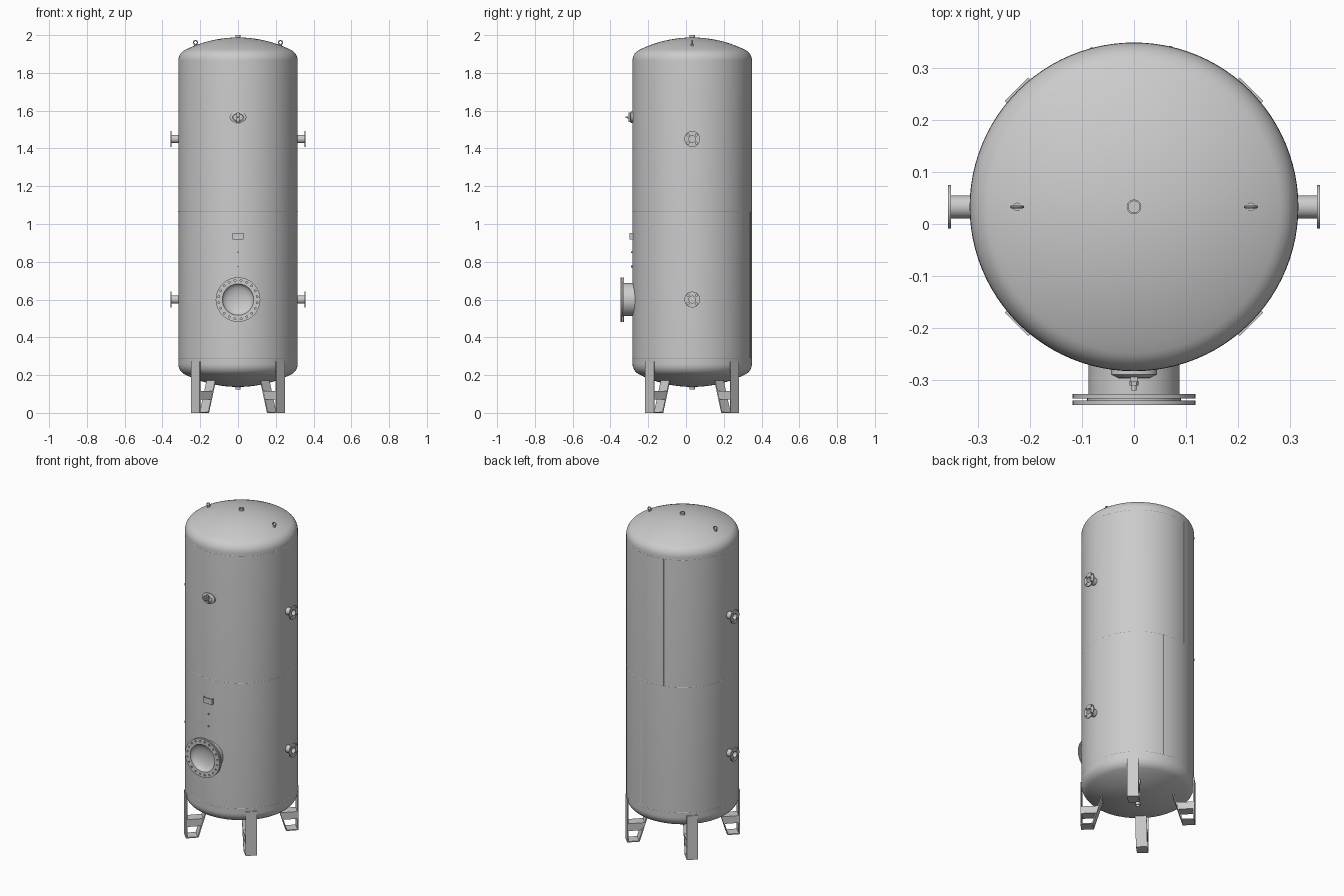
import bpy, bmesh
from math import sin, cos, pi, radians, asin, sqrt
from mathutils import Matrix, Vector

if "Cube" in bpy.data.objects:
    bpy.data.objects.remove(bpy.data.objects["Cube"])

CY, R, T = 0.033, 0.316, 0.006          # tank axis y, radius, wall
Z_LOW, Z_HIGH = 0.26, 1.865             # tangent lines of the two heads
CROWN, KNUCKLE = 2 * R, 0.2 * R


def aim(origin, direction):
    """Matrix placing local z along a direction."""
    return Matrix.Translation(origin) @ Vector(direction).to_track_quat('Z', 'Y').to_matrix().to_4x4()


def finish(name, bm):
    bmesh.ops.remove_doubles(bm, verts=bm.verts, dist=1e-6)
    bmesh.ops.recalc_face_normals(bm, faces=bm.faces)
    me = bpy.data.meshes.new(name)
    bm.to_mesh(me)
    bm.free()
    ob = bpy.data.objects.new(name, me)
    bpy.context.collection.objects.link(ob)
    return ob


def smooth(ob):
    bpy.ops.object.select_all(action='DESELECT')
    ob.select_set(True)
    bpy.context.view_layer.objects.active = ob
    bpy.ops.object.shade_smooth_by_angle(angle=radians(30))


def lathe(name, profile, mat, segs=48, ring=True):
    """Spin (radius, height) points about local z; ring closes the profile."""
    bm = bmesh.new()
    cols = [[bm.verts.new(mat @ Vector((r * cos(a), r * sin(a), h))) for r, h in profile]
            for a in (2 * pi * i / segs for i in range(segs))]
    n = len(profile)
    for i in range(segs):
        a, b = cols[i], cols[(i + 1) % segs]
        for j in range(n if ring else n - 1):
            k = (j + 1) % n
            if max(profile[j][0], profile[k][0]) > 0:
                bm.faces.new((a[j], b[j], b[k], a[k]))
    bmesh.ops.remove_doubles(bm, verts=bm.verts, dist=1e-6)
    bmesh.ops.dissolve_degenerate(bm, edges=bm.edges, dist=1e-6)
    ob = finish(name, bm)
    smooth(ob)
    return ob


def rod(name, r, h0, h1, mat, segs=24):
    return lathe(name, [(0, h0), (r, h0), (r, h1), (0, h1)], mat, segs, ring=False)


def box(name, centre, size):
    bm = bmesh.new()
    bmesh.ops.create_cube(bm, size=1, matrix=Matrix.Translation(centre) @ Matrix.Diagonal((*size, 1)))
    return finish(name, bm)


def prism(name, outline, half, mat):
    """Extrude an (x, z) outline by +-half along y."""
    bm = bmesh.new()
    f = bm.faces.new([bm.verts.new((x, -half, z)) for x, z in outline])
    new = bmesh.ops.extrude_face_region(bm, geom=[f])['geom']
    bmesh.ops.translate(bm, vec=(0, 2 * half, 0), verts=[v for v in new if isinstance(v, bmesh.types.BMVert)])
    bm.transform(mat)
    return finish(name, bm)


def cut(ob, holes):
    """Subtract rods given as (matrix, radius, h0, h1)."""
    cutters = [rod("cutter", r, h0, h1, m, 32 if r > 0.01 else 12) for m, r, h0, h1 in holes]
    bpy.ops.object.select_all(action='DESELECT')
    for c in cutters:
        c.select_set(True)
    bpy.context.view_layer.objects.active = cutters[0]
    if len(cutters) > 1:
        bpy.ops.object.join()
    tool = cutters[0]
    tool.hide_render = True
    mod = ob.modifiers.new("holes", 'BOOLEAN')
    mod.object, mod.operation, mod.solver = tool, 'DIFFERENCE', 'EXACT'
    bpy.context.view_layer.objects.active = ob
    bpy.ops.object.modifier_apply(modifier=mod.name)
    bpy.data.objects.remove(tool)
    smooth(ob)


def bolt_holes(mat, circle, count, r, h0, h1):
    return [(mat @ Matrix.Translation((circle * cos(a), circle * sin(a), 0)), r, h0, h1)
            for a in (2 * pi * (i + 0.5) / count for i in range(count))]


# Dished head curve, from the tangent line to the axis
def head(inset):
    phi = asin((R - KNUCKLE) / (CROWN - KNUCKLE))
    drop = sqrt((CROWN - KNUCKLE) ** 2 - (R - KNUCKLE) ** 2)
    rk, rc = KNUCKLE - inset, CROWN - inset
    pts = []
    for i in range(9):
        a = (pi / 2 - phi) * i / 8
        pts.append((R - KNUCKLE + rk * cos(a), rk * sin(a)))
    for i in range(1, 13):
        a = phi * (1 - i / 12)
        pts.append((rc * sin(a) if i < 12 else 0, rc * cos(a) - drop))
    return pts


def wall(inset):
    h = head(inset)
    return [(r, Z_LOW - z) for r, z in reversed(h)] + [(r, Z_HIGH + z) for r, z in h]


# Hollow shell with openings
axis = Matrix.Translation((0, CY, 0))
shell = lathe("tank_shell", wall(0) + wall(T)[::-1], axis, 96)
manway = aim((0, CY, 0.6), (0, -1, 0))
sides = [(s, z, aim((0, CY, z), (s, 0, 0))) for s in (-1, 1) for z in (0.6, 1.45)]
cut(shell, [(manway, 0.083, 0.25, 0.35), (axis, 0.011, 0.1, 0.16), (axis, 0.011, 1.95, 2.02)]
    + [(m, 0.018, 0.28, 0.34) for s, z, m in sides])

# Side flanged nozzles
for s, z, m in sides:
    ob = lathe("side_nozzle", [(0.018, 0.311), (0.022, 0.311), (0.022, 0.352), (0.042, 0.352),
                               (0.042, 0.358), (0.018, 0.358)], m, 40)
    cut(ob, bolt_holes(m, 0.032, 4, 0.006, 0.34, 0.37))

# Top and bottom couplings
for name, h0, h1 in (("top_coupling", 1.98, 2.0), ("bottom_coupling", 0.123, 0.143)):
    lathe(name, [(0.011, h0), (0.014, h0), (0.014, h1), (0.011, h1)], axis, 32)

# Manway neck with flange, gasket and inward dished cover
neck = lathe("manway_neck", [(0.083, 0.3), (0.088, 0.3), (0.088, 0.36), (0.118, 0.36),
                             (0.118, 0.369), (0.083, 0.369)], manway, 64)
lathe("manway_gasket", [(0.083, 0.368), (0.09, 0.368), (0.09, 0.374), (0.083, 0.374)], manway, 64)
bowl = [(0.083 * sin(a), 0.38 - 0.035 * cos(a)) for a in (pi / 2 * i / 10 for i in range(11))]
back = [(0.079 * r / 0.083, h - 0.004) for r, h in bowl[:9]]
cover = lathe("manway_cover", bowl + [(0.118, 0.381), (0.118, 0.373), (0.083, 0.373)] + back[::-1],
              manway, 64, ring=False)
for ob in (neck, cover):
    cut(ob, bolt_holes(manway, 0.103, 20, 0.005, 0.35, 0.39))

# Oval handhole with bridge and bolt
hand = aim((0, CY, 1.565), (0, -1, 0))
front = Matrix.Translation((0, CY, 1.565)) @ Matrix.Rotation(pi / 2, 4, 'X')
lathe("handhole_rim", [(0, 0.308), (1, 0.308), (1, 0.323), (0.72, 0.329), (0.64, 0.329), (0.6, 0.32), (0, 0.32)],
      front @ Matrix.Diagonal((0.044, 0.031, 1, 1)), 48, ring=False)
box("handhole_bridge", (0, -0.298, 1.565), (0.014, 0.012, 0.05))
rod("handhole_bolt", 0.005, 0.32, 0.353, hand)
rod("handhole_nut", 0.009, 0.335, 0.344, hand, 6)

# Nameplate on a bracket, two small sensor studs below
box("nameplate", (0, -0.297, 0.935), (0.06, 0.003, 0.034))
for s in (-1, 1):
    box("nameplate_bracket", (s * 0.0285, -0.289, 0.935), (0.003, 0.016, 0.034))
for z in (0.775, 0.85):
    rod("front_stud", 0.004, 0.31, 0.324, aim((0, CY, z), (0, -1, 0)), 16)

# Lifting eyes
for s in (-1, 1):
    rod("lifting_eye_base", 0.008, 1.94, 1.951, Matrix.Translation((s * 0.225, CY, 0)))
    eye = [(0.0105 + 0.003 * cos(a), 0.003 * sin(a)) for a in (2 * pi * i / 10 for i in range(10))]
    lathe("lifting_eye", eye, aim((s * 0.225, CY, 1.961), (0, -1, 0)), 28)

# Weld seams: rings nearly flush, and two upright beads at the back
for z in (Z_LOW + 0.03, 1.065, Z_HIGH - 0.015):
    lathe("ring_weld", [(R - 0.001, z - 0.003), (R + 0.0004, z), (R - 0.001, z + 0.003)], axis, 96)
for deg, z0, z1 in ((77, 0.29, 1.065), (105, 1.065, 1.85)):
    a = radians(deg)
    rod("upright_weld", 0.005, z0, z1, Matrix.Translation(((R - 0.003) * cos(a), CY + (R - 0.003) * sin(a), 0)), 12)

# Four bent-strap legs with a cross block
strap = [(0.313, 0.272), (0.32, 0.272), (0.32, 0), (0.249, 0), (0.197, 0.172), (0.203, 0.174),
         (0.254, 0.006), (0.313, 0.006)]
block = [(0.221, 0.115), (0.235, 0.07), (0.314, 0.07), (0.314, 0.115)]
for i in range(4):
    m = axis @ Matrix.Rotation(pi / 4 + i * pi / 2, 4, 'Z')
    prism("leg_strap", strap, 0.032, m)
    prism("leg_cross_block", block, 0.031, m)
